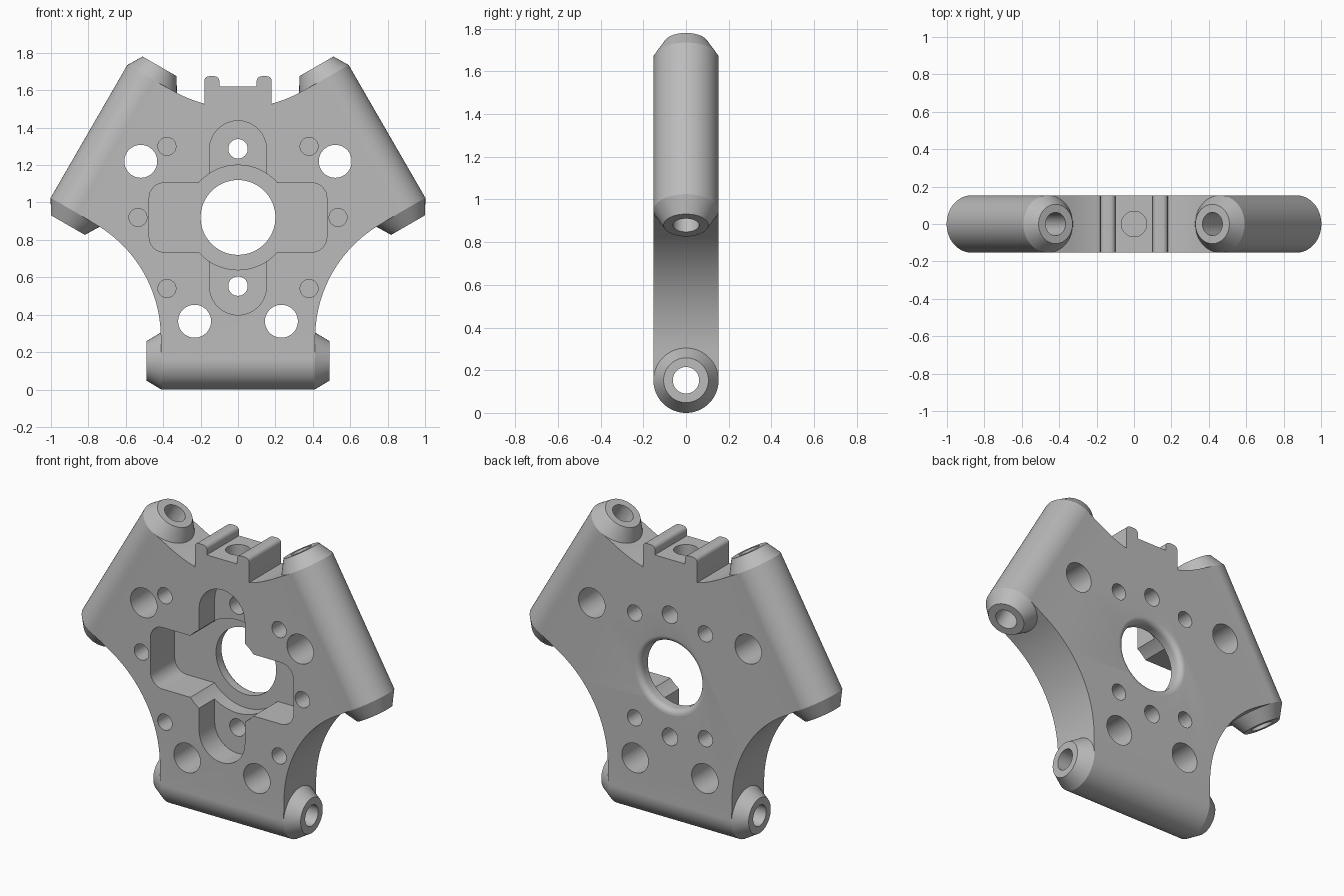
import bpy, bmesh
from math import pi, cos, sin, radians
from mathutils import Matrix, Vector

cube = bpy.data.objects.get("Cube")
if cube:
    bpy.data.objects.remove(cube)

CZ = 0.92        # height of the plate centre
R = 0.153        # tube radius and half thickness
AXIS = 0.767     # distance from centre to each tube axis
HALF = 0.1527    # plate half thickness

grey = bpy.data.materials.new("grey_plastic")
grey.use_nodes = True
colour = (0.5, 0.5, 0.5, 1)
grey.diffuse_color = colour
grey.node_tree.nodes["Principled BSDF"].inputs["Base Color"].default_value = colour


def make(name, bm):
    bmesh.ops.recalc_face_normals(bm, faces=bm.faces)
    mesh = bpy.data.meshes.new(name)
    bm.to_mesh(mesh)
    bm.free()
    mesh.materials.append(grey)
    ob = bpy.data.objects.new(name, mesh)
    bpy.context.collection.objects.link(ob)
    return ob


def arc(cx, cz, r, a0, a1, n=16):
    angles = [radians(a0 + (a1 - a0) * i / n) for i in range(n + 1)]
    return [(cx + r * cos(a), cz + r * sin(a)) for a in angles]


def prism(name, pts, y0, y1):
    bm = bmesh.new()
    face = bm.faces.new([bm.verts.new((x, y0, z)) for x, z in pts])
    ext = bmesh.ops.extrude_face_region(bm, geom=[face])
    moved = [v for v in ext["geom"] if isinstance(v, bmesh.types.BMVert)]
    bmesh.ops.translate(bm, verts=moved, vec=(0, y1 - y0, 0))
    return make(name, bm)


def lathe(name, profile, matrix, n=64):
    """Capped solid from (radius, height) pairs around local z."""
    bm = bmesh.new()
    rings = [[bm.verts.new((r * cos(2 * pi * i / n), r * sin(2 * pi * i / n), h))
              for i in range(n)] for r, h in profile]
    for a, b in zip(rings, rings[1:]):
        for i in range(n):
            j = (i + 1) % n
            bm.faces.new((a[i], a[j], b[j], b[i]))
    bm.faces.new(rings[0])
    bm.faces.new(rings[-1])
    bm.transform(matrix)
    return make(name, bm)


def combine(target, tool, operation):
    mod = target.modifiers.new(operation, "BOOLEAN")
    mod.operation = operation
    mod.solver = "EXACT"
    mod.object = tool
    bpy.context.view_layer.objects.active = target
    bpy.ops.object.modifier_apply(modifier=mod.name)
    bpy.data.objects.remove(tool)


def drill(x, z, r, y0, y1):
    combine(body, prism("hole", arc(x, z, r, 0, 354, 59), y0, y1), "DIFFERENCE")


def turned(points, angle):
    """Turn (x, z) offsets about the plate centre."""
    c, s = cos(angle), sin(angle)
    return [(x * c - z * s, CZ + x * s + z * c) for x, z in points]


# Plate outline: three concave flanks between the tubes, rails on the top one
bite = arc(0, 1.285, 0.7, -120, -60, 40)
rail = [(0.18, 0.6)] + arc(0.155, 0.73, 0.025, 0, 90, 5) \
    + arc(0.125, 0.73, 0.025, 90, 180, 5) + [(0.1, 0.7)]
left_part = [p for p in bite if p[0] < -0.18]
right_part = [p for p in bite if p[0] > 0.18]
top = left_part + [(-x, z) for x, z in rail] + rail[::-1] + right_part
outline = []
for k, flank in enumerate((top, bite, bite)):
    outline += turned(flank, -k * 2 * pi / 3)
    outline += turned([(0.41, -AXIS), (-0.41, -AXIS)], pi - pi / 3 - k * 2 * pi / 3)
body = prism("joint_plate", outline, -HALF, HALF)

# Chamfered tubes along three sides
frames = [Matrix.Translation((0, 0, CZ)) @ Matrix.Rotation(k * 2 * pi / 3, 4, "Y")
          @ Matrix.Translation((0, 0, -AXIS)) @ Matrix.Rotation(pi / 2, 4, "Y")
          for k in range(3)]
for frame in frames:
    tube = lathe("tube", [(0.105, -0.49), (R, -0.41), (R, 0.41), (0.105, 0.49)], frame)
    combine(body, tube, "UNION")
for frame in frames:
    combine(body, lathe("bore", [(0.062, -0.6), (0.062, 0.6)], frame, 40), "DIFFERENCE")

# Stepped front pocket: upright slot, then a deeper cross plate and disc
slot = arc(0, 1.285, 0.152, 0, 180) + arc(0, 0.55, 0.152, 180, 360)
combine(body, prism("slot", slot, -0.3, -0.005), "DIFFERENCE")
cross = []
for sx, sz, a in ((1, 1, 0), (-1, 1, 90), (-1, -1, 180), (1, -1, 270)):
    cross += arc(sx * 0.395, CZ + sz * 0.105, 0.08, a, a + 90, 8)
combine(body, prism("cross", cross, -0.3, 0.077), "DIFFERENCE")
drill(0, CZ, 0.28, -0.31, 0.077)

# Central opening with a softened rear rim
to_back = Matrix.Translation((0, 0, CZ)) @ Matrix.Rotation(-pi / 2, 4, "X")
rim = [(0.235 - 0.035 * cos(radians(a)), HALF - 0.035 + 0.035 * sin(radians(a)))
       for a in range(0, 91, 15)]
combine(body, lathe("opening", [(0.2, -0.3)] + rim + [(0.235, 0.3)], to_back), "DIFFERENCE")

# Large through holes, slot screw holes, blind holes front and rear
for s in (-1, 1):
    drill(s * 0.52, 1.22, 0.088, -0.4, 0.4)
    drill(s * 0.232, 0.365, 0.088, -0.4, 0.4)
    drill(0, CZ + s * 0.367, 0.052, -0.4, 0.4)
    drill(s * 0.535, CZ, 0.048, -0.4, 0)
    for t in (-1, 1):
        drill(s * 0.38, CZ + t * 0.38, 0.048, -0.4, 0)
        drill(s * 0.235, CZ + t * 0.315, 0.048, 0, 0.4)

# Upright socket between the rails
combine(body, lathe("socket", [(0.068, 1.46), (0.068, 1.9)], Matrix(), 40), "DIFFERENCE")

bpy.ops.object.select_all(action="DESELECT")
body.select_set(True)
bpy.context.view_layer.objects.active = body
bpy.ops.object.shade_smooth_by_angle(angle=radians(30))
